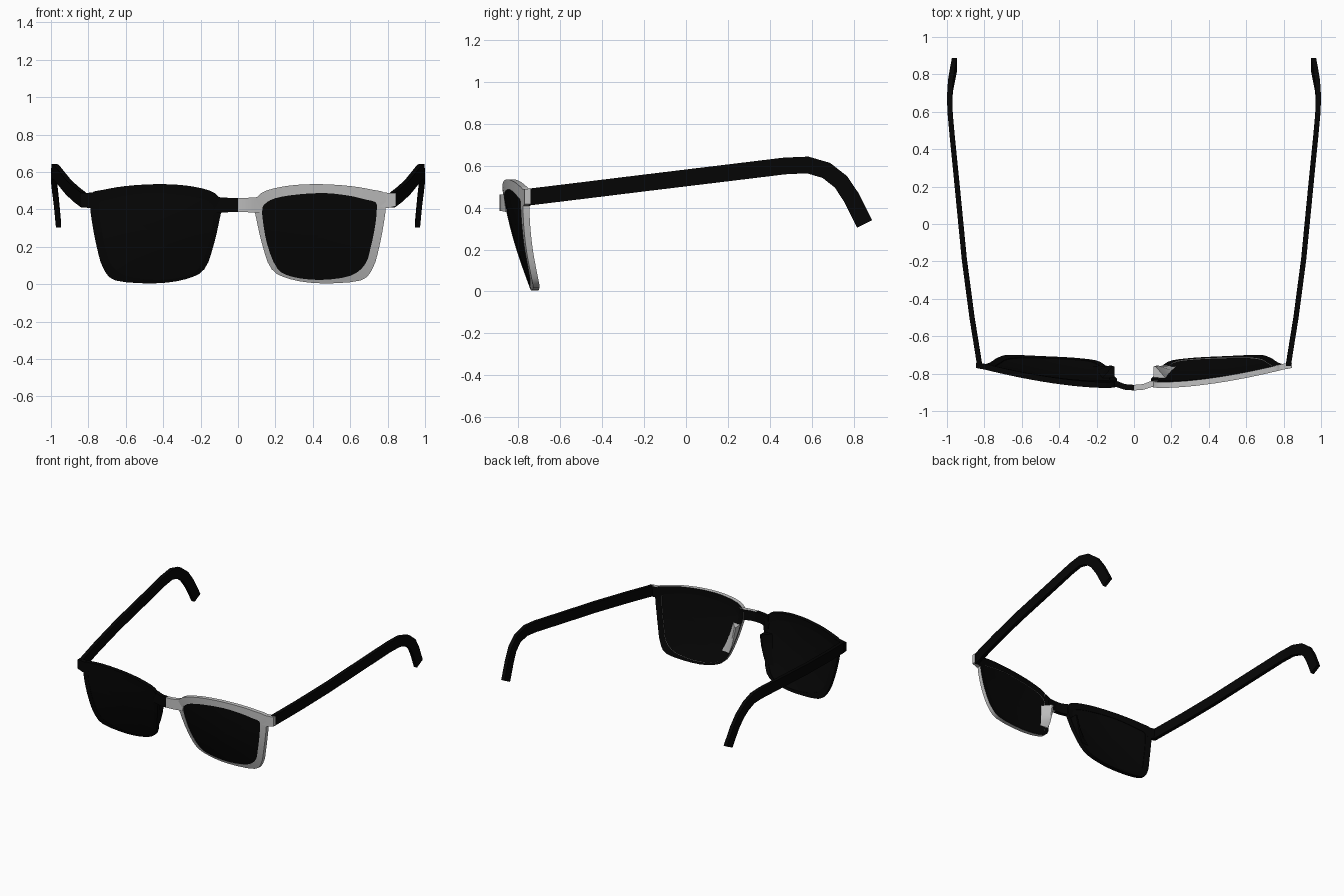
import bpy, bmesh, math
from mathutils import Vector

cube = bpy.data.objects.get("Cube")
if cube:
    bpy.data.objects.remove(cube, do_unlink=True)


def material(name, value):
    mat = bpy.data.materials.new(name)
    mat.use_nodes = True
    colour = (value, value, value, 1)
    mat.diffuse_color = colour
    mat.node_tree.nodes["Principled BSDF"].inputs["Base Color"].default_value = colour
    return mat


BLACK = material("frame black", 0.0015)
LENS = material("lens black", 0.002)
GREY = material("frame grey", 0.53)
THICK = 0.031


def loft(name, rings, mats, side=1, closed=False):
    """Skin a row of rings; a second material goes on faces turned backwards."""
    bm = bmesh.new()
    rows = [[bm.verts.new((x * side, y, z)) for x, y, z in ring] for ring in rings]
    count = len(rows[0])
    pairs = list(zip(rows, rows[1:]))
    if closed:
        pairs.append((rows[-1], rows[0]))
    for a, b in pairs:
        for i in range(count):
            j = (i + 1) % count
            bm.faces.new((a[i], a[j], b[j], b[i]))
    if not closed:
        bm.faces.new(rows[0])
        bm.faces.new(rows[-1])
    bmesh.ops.recalc_face_normals(bm, faces=bm.faces)
    bm.normal_update()
    if len(mats) > 1:
        for face in bm.faces:
            face.material_index = int(face.normal.y > 0.5)
    mesh = bpy.data.meshes.new(name)
    bm.to_mesh(mesh)
    bm.free()
    for mat in mats:
        mesh.materials.append(mat)
    obj = bpy.data.objects.new(name, mesh)
    bpy.context.collection.objects.link(obj)
    bpy.ops.object.select_all(action='DESELECT')
    obj.select_set(True)
    bpy.context.view_layer.objects.active = obj
    bpy.ops.object.shade_smooth_by_angle(angle=math.radians(35))
    return obj


def smooth_loop(points, steps=3):
    """Closed Catmull-Rom curve through the points."""
    pts = [Vector(p) for p in points]
    n = len(pts)
    out = []
    for i in range(n):
        a, b, c, d = (pts[(i + k) % n] for k in (-1, 0, 1, 2))
        for s in range(steps):
            t = s / steps
            out.append(0.5 * (2 * b + (c - a) * t + (2 * a - 5 * b + 4 * c - d) * t ** 2
                              + (3 * b - a - 3 * c + d) * t ** 3))
    return out


def front(x, z, depth=0.0):
    """Point on the wrapped, tilted, bulging front surface, pushed back by depth."""
    drop = 0.5 - z
    return (x, -0.88 + 0.16 * x * x + (0.32 - 0.22 * x) * drop - 0.33 * z * drop + depth, z)


def slab(x, low, high, y0, y1):
    return [(x, y0, low), (x, y0, high), (x, y1, high), (x, y1, low)]


# Rim outline and lens opening, in matching order
outer = smooth_loop([
    (.09, .4), (.1, .46), (.15, .5), (.28, .528), (.44, .535), (.6, .525),
    (.72, .505), (.785, .485), (.79, .41), (.777, .31), (.753, .19), (.722, .09),
    (.655, .02), (.44, .005), (.28, .027), (.18, .08), (.13, .21), (.1, .34)])
inner = smooth_loop([
    (.13, .4), (.145, .43), (.2, .46), (.32, .48), (.47, .487), (.6, .472),
    (.68, .453), (.735, .438), (.742, .4), (.733, .31), (.71, .2), (.68, .107),
    (.6, .045), (.44, .023), (.29, .04), (.21, .085), (.157, .21), (.133, .34)])
centre = Vector((.44, .27))

# Temple centre line from hinge to ear tip
path = [Vector(p) for p in (
    (.825, -.755, .45), (.866, -.5, .481), (.907, -.19, .519), (.949, .24, .571),
    (.972, .47, .599), (.982, .58, .604), (.986, .67, .578), (.981, .74, .523),
    (.972, .79, .448), (.96, .853, .322))]


def temple_rings():
    rings = []
    for i, p in enumerate(path):
        along = path[min(i + 1, len(path) - 1)] - path[max(i - 1, 0)]
        up = Vector((0, -along.z, along.y)).normalized() * 0.04
        out = Vector((0.0135, 0, 0))
        rings.append([p - up - out, p + up - out, p + up + out, p - up + out])
    return rings


for side, label in ((1, "left"), (-1, "right")):
    mats = [GREY, BLACK] if side > 0 else [BLACK]

    # Rim
    loft(label + "_rim", [[front(*o), front(*i), front(*i, THICK), front(*o, THICK)]
                          for o, i in zip(outer, inner)], mats, side, closed=True)

    # Lens, nearly filling the rim depth
    scales = (0.02, 0.35, 0.7, 1.0)
    layers = [(s, 0.002) for s in scales] + [(s, THICK - 0.004) for s in reversed(scales)]
    loft(label + "_lens", [[front(*(centre + (p - centre) * s), depth) for p in inner]
                           for s, depth in layers], [LENS], side)

    # Half of the bridge
    loft(label + "_bridge", [slab(0, .385, .462, -.89, -.86),
                             slab(.05, .385, .462, -.886, -.856),
                             slab(.09, .382, .464, -.873, -.84),
                             slab(.125, .38, .47, -.862, -.835)], mats, side)

    # End piece carrying the hinge
    loft(label + "_end_piece", [slab(.75, .415, .49, -.788, -.757),
                                slab(.8, .407, .489, -.778, -.747),
                                slab(.845, .417, .488, -.77, -.742)], mats, side)

    # Nose pad, a wedge behind the inner rim that deepens upwards
    pad = []
    for z, x, reach in ((.14, .158, .002), (.2, .135, .02), (.27, .118, .042), (.35, .104, .058)):
        y = front(x, z, THICK)[1]
        pad.append([(x, y - 0.015, z), (x + 0.065, y - 0.004, z),
                    (x + 0.012, y + reach, z), (x, y + reach, z)])
    loft(label + "_nose_pad", pad, mats[:1], side)

    # Temple with the ear hook
    loft(label + "_temple", temple_rings(), [BLACK], side)
